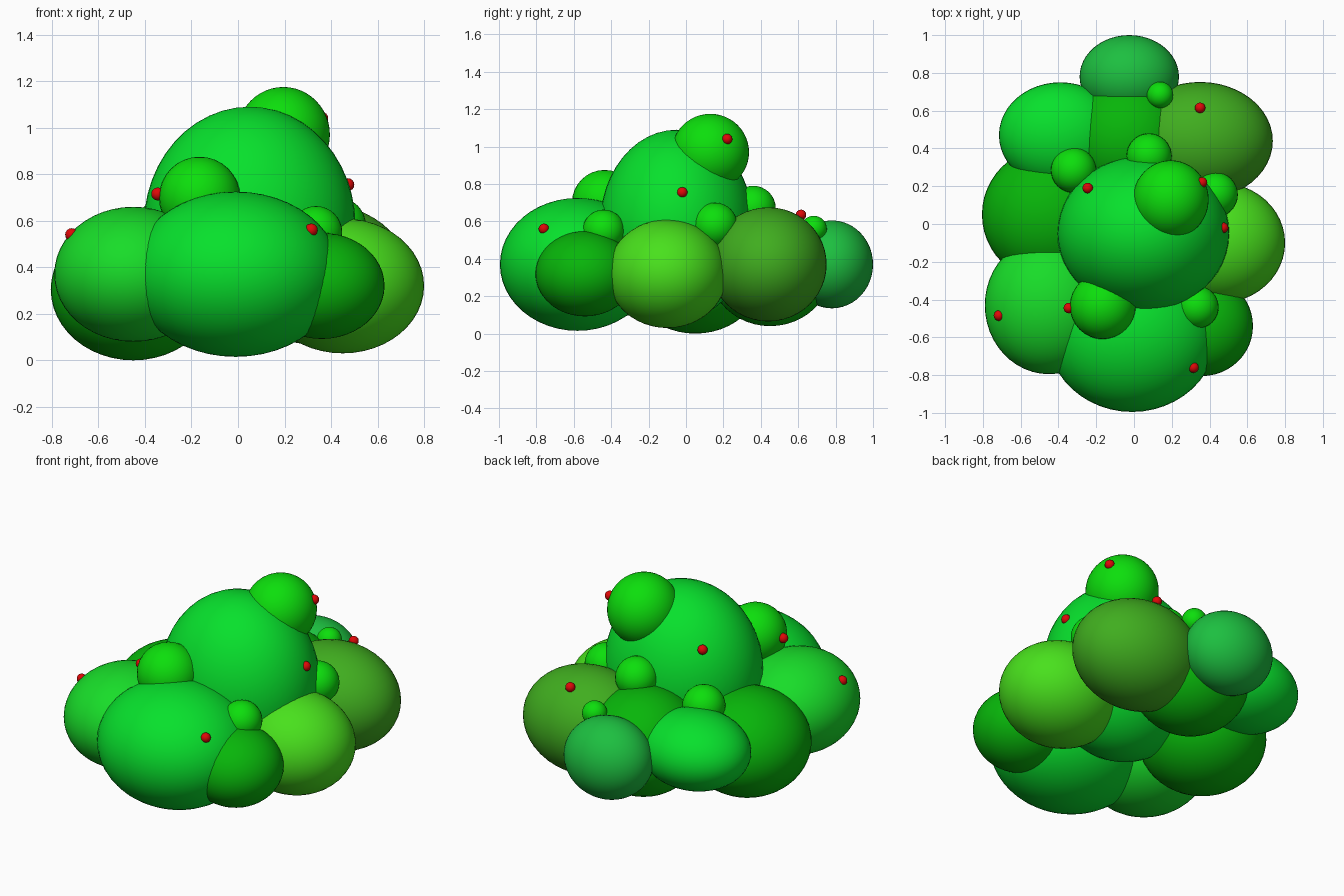
import bpy

if "Cube" in bpy.data.objects:
    bpy.data.objects.remove(bpy.data.objects["Cube"])


def material(name, rgb):
    # sRGB 0-255 to linear diffuse colour
    m = bpy.data.materials.new(name)
    m.diffuse_color = [(c / 255) ** 2.2 for c in rgb] + [1]
    m.use_nodes = True
    m.node_tree.nodes["Principled BSDF"].inputs["Base Color"].default_value = m.diffuse_color
    return m


MATS = {name: material(name, rgb) for name, rgb in {
    "leaf": (16, 224, 48),
    "leaf_mid": (30, 220, 45),
    "leaf_dark": (16, 180, 18),
    "leaf_lime": (74, 224, 34),
    "leaf_olive": (66, 172, 36),
    "leaf_teal": (34, 190, 66),
    "leaf_bright": (20, 222, 20),
    "berry_red": (222, 16, 16),
}.items()}


def blob(name, mat, center, radii, segs=48):
    bpy.ops.mesh.primitive_uv_sphere_add(segments=segs, ring_count=segs // 2,
                                         radius=1, location=center)
    ob = bpy.context.object
    ob.name = ob.data.name = name
    ob.scale = radii
    bpy.ops.object.transform_apply(location=False, rotation=False, scale=True)
    bpy.ops.object.shade_smooth()
    ob.data.materials.append(MATS[mat])


# Large foliage masses: central dome, crown and the ring around the base
for name, mat, c, r in [
    ("foliage_dome", "leaf", (0.05, -0.05, 0.58), (0.455, 0.41, 0.51)),
    ("foliage_crown", "leaf_bright", (0.195, 0.13, 0.97), (0.2, 0.207, 0.205)),
    ("foliage_front", "leaf", (-0.01, -0.58, 0.37), (0.45, 0.415, 0.355)),
    ("foliage_front_left", "leaf_mid", (-0.45, -0.43, 0.37), (0.34, 0.365, 0.29)),
    ("foliage_left", "leaf_dark", (-0.45, 0.05, 0.305), (0.355, 0.355, 0.305)),
    ("foliage_back_left", "leaf", (-0.39, 0.47, 0.40), (0.325, 0.28, 0.22)),
    ("foliage_back_inner", "leaf_dark", (-0.03, 0.45, 0.35), (0.33, 0.33, 0.31)),
    ("foliage_back", "leaf_teal", (-0.025, 0.78, 0.37), (0.263, 0.22, 0.235)),
    ("foliage_back_right", "leaf_olive", (0.35, 0.44, 0.37), (0.385, 0.312, 0.305)),
    ("foliage_right", "leaf_lime", (0.45, -0.1, 0.32), (0.35, 0.32, 0.29)),
    ("foliage_front_right", "leaf_dark", (0.36, -0.54, 0.32), (0.27, 0.265, 0.228)),
]:
    blob(name, mat, c, r)

# Small round tufts tucked between the masses
for i, (x, y, z, r) in enumerate([
    (-0.165, -0.435, 0.70, 0.175),
    (-0.32, 0.285, 0.575, 0.12),
    (0.08, 0.36, 0.67, 0.12),
    (0.138, 0.683, 0.56, 0.07),
    (0.43, 0.155, 0.58, 0.12),
    (0.335, -0.44, 0.55, 0.113),
], 1):
    blob(f"tuft_{i}", "leaf_bright", (x, y, z), (r, r, r), 32)

# Red berries on the surface
for i, p in enumerate([
    (-0.715, -0.485, 0.54), (-0.345, -0.445, 0.715), (0.315, -0.76, 0.56),
    (0.472, -0.02, 0.755), (0.36, 0.22, 1.04), (0.35, 0.615, 0.635),
    (-0.245, 0.19, 0.86),
], 1):
    blob(f"berry_{i}", "berry_red", p, (0.028, 0.028, 0.028), 16)
